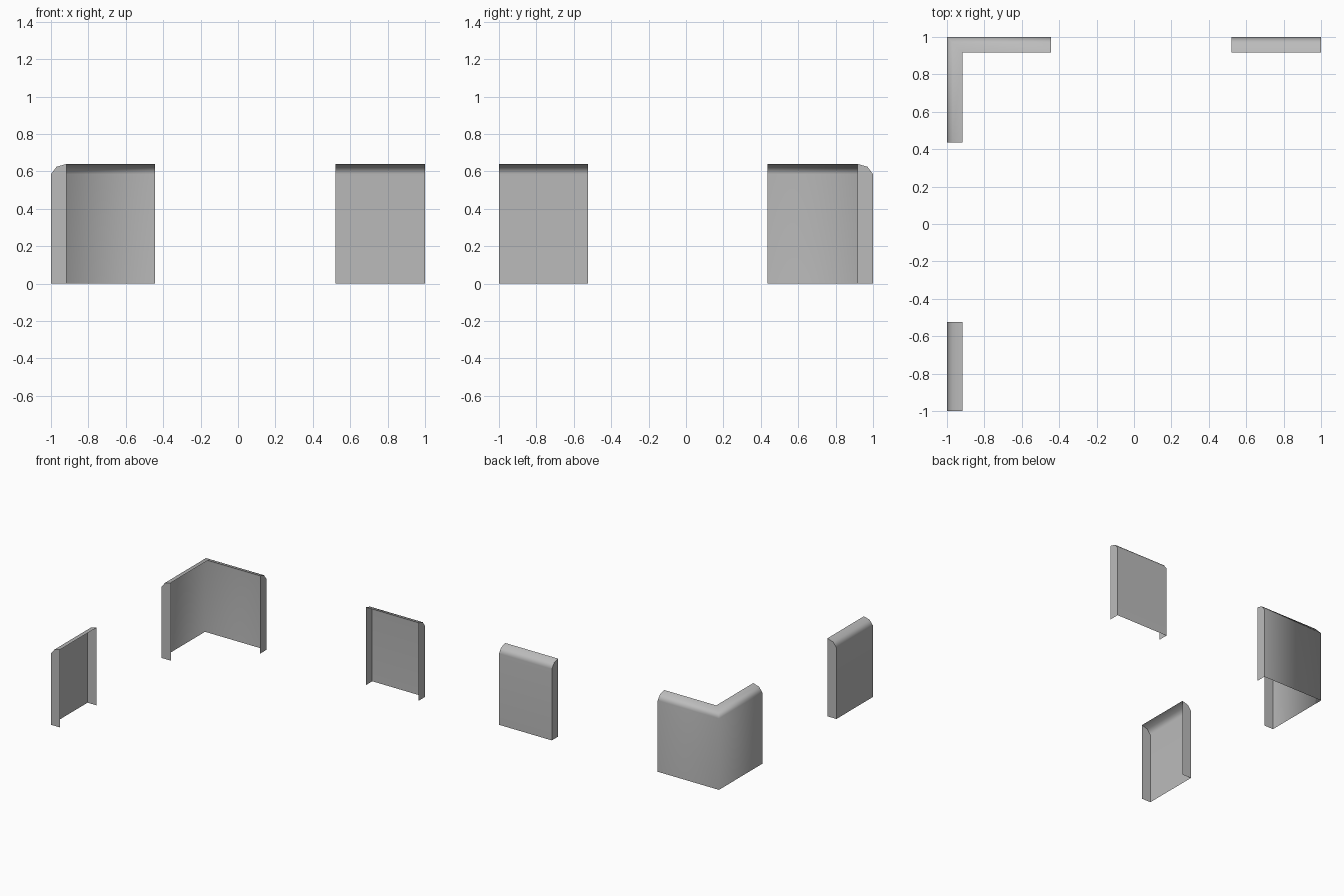
import bpy
import bmesh
from mathutils import Vector

cube = bpy.data.objects.get("Cube")
if cube:
    bpy.data.objects.remove(cube, do_unlink=True)

grey = bpy.data.materials.new("plain_grey")
grey.use_nodes = True
GREY = (0.5, 0.5, 0.5, 1)
grey.diffuse_color = GREY
grey.node_tree.nodes["Principled BSDF"].inputs["Base Color"].default_value = GREY

# Rounded-top cross-section: (distance inward from the outer face, height)
DEPTH = 0.083
PROFILE = [(0, 0), (0, 0.585), (0.03, 0.625), (DEPTH, 0.64)]


def wall_shell(name, stations):
    """Sweep the profile through (outer point, inward direction) stations;
    the shell is capped at its ends and open underneath and inside."""
    bm = bmesh.new()
    columns = []
    for point, inward in stations:
        base, step = Vector((*point, 0)), Vector((*inward, 0))
        columns.append([bm.verts.new(base + step * d + Vector((0, 0, z)))
                        for d, z in PROFILE])
    for a, b in zip(columns, columns[1:]):
        for i in range(len(PROFILE) - 1):
            bm.faces.new((a[i], a[i + 1], b[i + 1], b[i])).smooth = True
    # End caps with crisp borders
    for k, flip in ((0, False), (-1, True)):
        point, inward = stations[k]
        foot = bm.verts.new((point[0] + inward[0] * DEPTH,
                             point[1] + inward[1] * DEPTH, 0))
        loop = columns[k] + [foot]
        cap = bm.faces.new(loop[::-1] if not flip else loop)
        for edge in cap.edges:
            edge.smooth = False
    mesh = bpy.data.meshes.new(name)
    bm.to_mesh(mesh)
    bm.free()
    mesh.materials.append(grey)
    obj = bpy.data.objects.new(name, mesh)
    bpy.context.collection.objects.link(obj)
    # Large faces keep flat shading, the top edge rolls over smoothly
    weighted = obj.modifiers.new("weighted_normals", 'WEIGHTED_NORMAL')
    weighted.keep_sharp = True
    return obj


SOUTH, EAST = (0, -1), (1, 0)

# L-shaped corner, mitred where the two legs meet
wall_shell("corner_wall", [((-1, 0.437), EAST), ((-1, 1), (1, -1)),
                           ((-0.443, 1), SOUTH)])

# Straight end pieces
wall_shell("back_wall_end", [((0.52, 1), SOUTH), ((1, 1), SOUTH)])
wall_shell("right_wall_end", [((-1, -1), EAST), ((-1, -0.525), EAST)])
